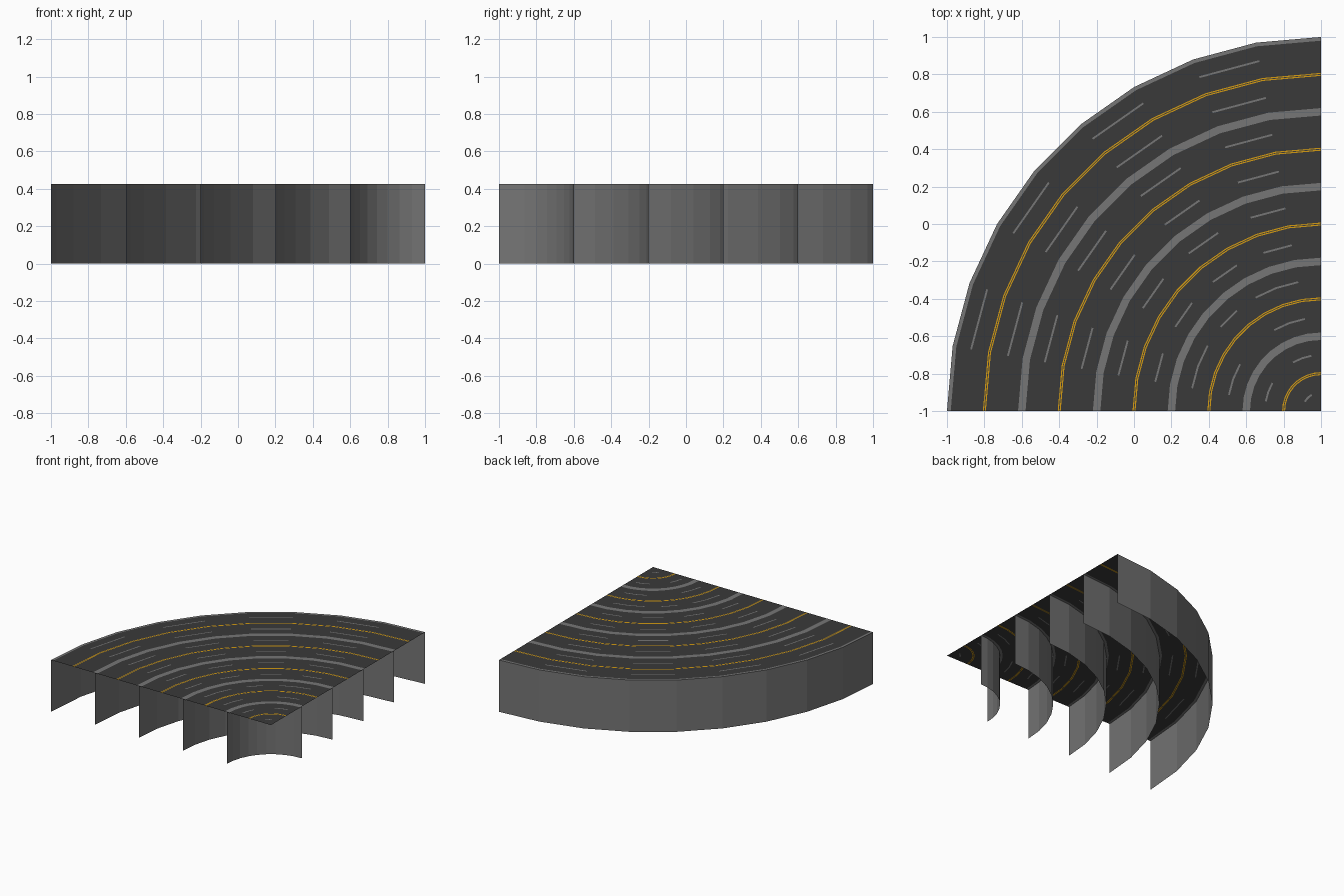
import bpy, bmesh, math

if "Cube" in bpy.data.objects:
    bpy.data.objects.remove(bpy.data.objects["Cube"])

CX, CY, H = 1.0, -1.0, 0.425   # arc centre and deck height
SEG = 9                        # 10 degree steps over the quarter turn
LANE = 0.4                     # width of each road ring


def material(name, rgb):
    m = bpy.data.materials.new(name)
    m.diffuse_color = (*rgb, 1)
    m.use_nodes = True
    m.node_tree.nodes["Principled BSDF"].inputs["Base Color"].default_value = m.diffuse_color
    return m


ASPHALT = material("dark asphalt", (0.042, 0.042, 0.042))
GREY = material("concrete grey", (0.18, 0.18, 0.18))
YELLOW = material("line yellow", (0.66, 0.33, 0.006))
MATS = [ASPHALT, GREY, YELLOW]


def point(r, step, z):
    a = math.pi / 2 + step * math.pi / 2 / SEG
    return (CX + r * math.cos(a), CY + r * math.sin(a), z)


def finish(bm, name):
    bmesh.ops.remove_doubles(bm, verts=bm.verts[:], dist=1e-5)
    me = bpy.data.meshes.new(name)
    bm.to_mesh(me)
    bm.free()
    for m in MATS:
        me.materials.append(m)
    bpy.context.collection.objects.link(bpy.data.objects.new(name, me))


# Which 10 degree steps carry a dash on the inner / outer lane of each ring
FULL = {1, 3, 5, 7}
DASHES = [({3, 4, 5}, {1, 2, 6, 7}), ({1, 2, 6, 7}, {1, 2, 4, 6, 7})]


def road_ring(k):
    r0, mid, r1 = k * LANE, (k + 0.5) * LANE, (k + 1) * LANE
    inner, outer = DASHES[k] if k < len(DASHES) else (FULL, FULL)
    # radial strips: (outer radius of strip, material, steps it is painted on)
    every = set(range(SEG))
    strips = [(r0 + 0.02, 1 if k else 0, every),
              (mid - 0.105, 0, every), (mid - 0.095, 1, inner),
              (mid - 0.008, 0, every), (mid - 0.002, 2, every),
              (mid + 0.002, 0, every), (mid + 0.008, 2, every),
              (mid + 0.095, 0, every), (mid + 0.105, 1, outer),
              (r1 - 0.02, 0, every), (r1, 1, every)]
    bm = bmesh.new()
    a = r0
    for b, mat, steps in strips:
        for s in range(SEG):
            ring = [point(b, s, H), point(b, s + 1, H)]
            ring += [point(a, s + 1, H), point(a, s, H)] if a > 0 else [point(0, 0, H)]
            f = bm.faces.new([bm.verts.new(p) for p in ring])
            f.material_index = mat if s in steps else 0
        a = b
    finish(bm, f"road_deck_{k + 1}")

    # Supporting wall under the outer edge
    bm = bmesh.new()
    for s in range(SEG):
        f = bm.faces.new([bm.verts.new(p) for p in (
            point(r1, s + 1, 0), point(r1, s, 0), point(r1, s, H), point(r1, s + 1, H))])
        f.material_index = 1
    finish(bm, f"support_wall_{k + 1}")


for ring_index in range(5):
    road_ring(ring_index)
